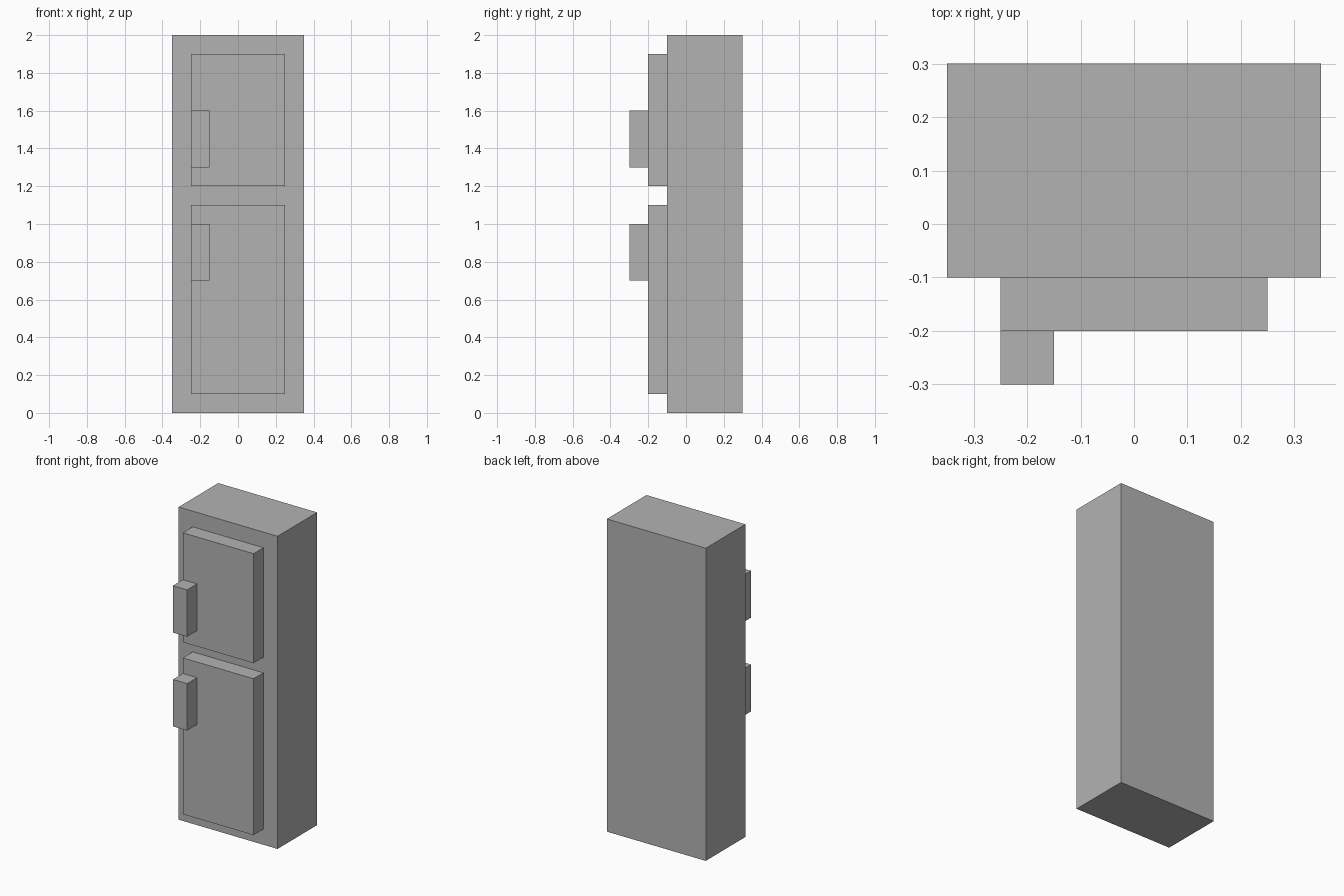
import bpy

# Remove the default cube
default = bpy.data.objects.get("Cube")
if default:
    bpy.data.objects.remove(default, do_unlink=True)

# Single grey finish
grey = bpy.data.materials.new("light grey")
grey.use_nodes = True
colour = (0.45, 0.45, 0.45, 1)
grey.diffuse_color = colour
grey.node_tree.nodes["Principled BSDF"].inputs["Base Color"].default_value = colour


def box(name, x, y, z):
    """Add a flat-shaded box spanning the given (min, max) ranges."""
    spans = (x, y, z)
    centre = [(low + high) / 2 for low, high in spans]
    bpy.ops.mesh.primitive_cube_add(size=1, location=centre)
    part = bpy.context.object
    part.name = name
    part.scale = [high - low for low, high in spans]
    bpy.ops.object.transform_apply(location=False, rotation=False, scale=True)
    part.data.materials.append(grey)


# Cabinet
box("cabinet", (-0.35, 0.35), (-0.1, 0.3), (0, 2))

# Doors, each with a handle on the model's right
for level, door_z, handle_z in (
    ("lower", (0.1, 1.1), (0.7, 1.0)),
    ("upper", (1.2, 1.9), (1.3, 1.6)),
):
    box(level + "_door", (-0.25, 0.25), (-0.2, -0.1), door_z)
    box(level + "_handle", (-0.25, -0.15), (-0.3, -0.2), handle_z)
